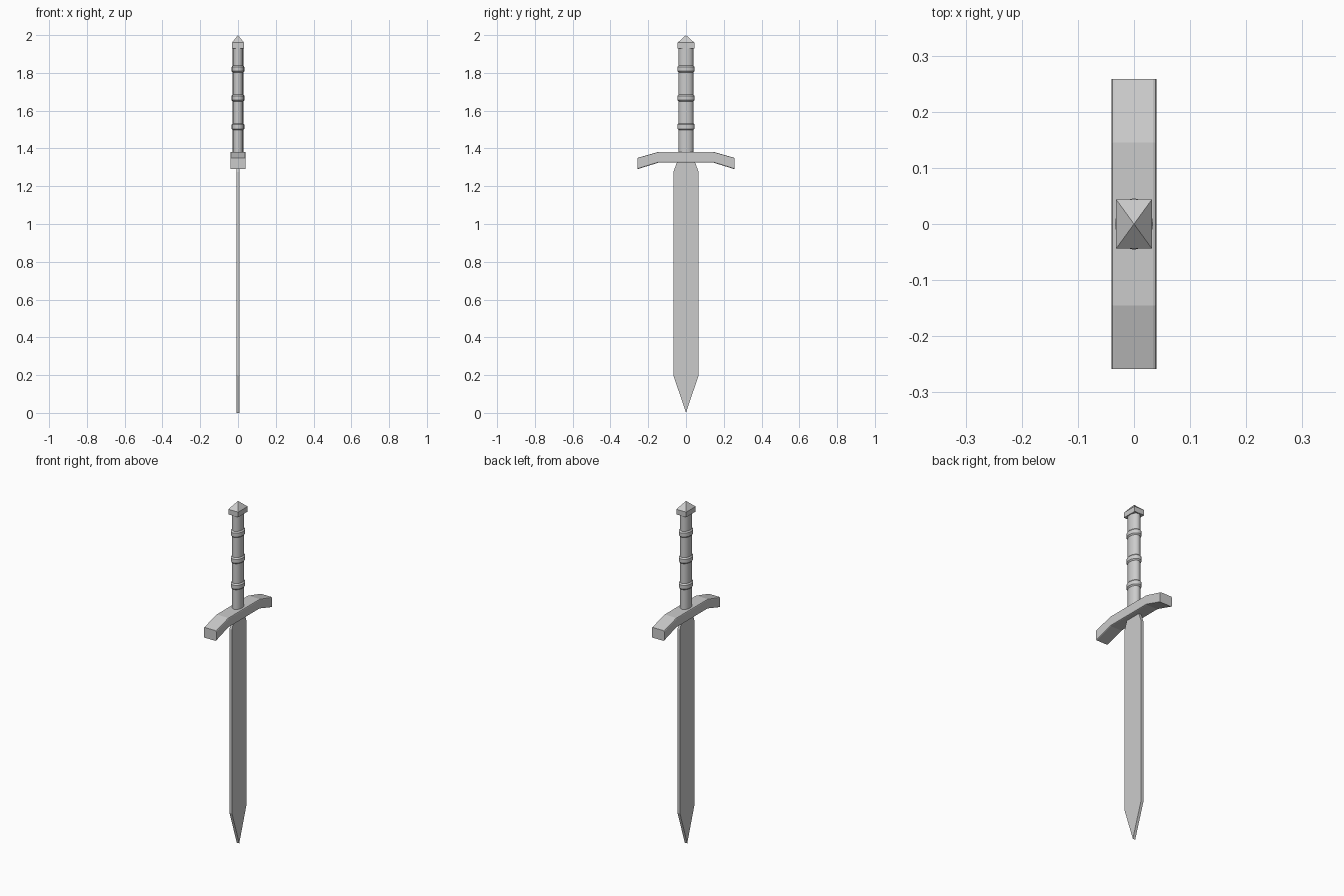
import bpy, bmesh, math
from mathutils import Matrix

cube = bpy.data.objects.get("Cube")
if cube:
    bpy.data.objects.remove(cube, do_unlink=True)

GREY = (0.6, 0.6, 0.6, 1)
metal = bpy.data.materials.new("plain_grey")
metal.use_nodes = True
metal.diffuse_color = GREY
metal.node_tree.nodes["Principled BSDF"].inputs["Base Color"].default_value = GREY


def finish(name, bm, smooth=None):
    bmesh.ops.recalc_face_normals(bm, faces=bm.faces)
    mesh = bpy.data.meshes.new(name)
    bm.to_mesh(mesh)
    bm.free()
    mesh.materials.append(metal)
    obj = bpy.data.objects.new(name, mesh)
    bpy.context.collection.objects.link(obj)
    if smooth:
        bpy.ops.object.select_all(action='DESELECT')
        obj.select_set(True)
        bpy.context.view_layer.objects.active = obj
        bpy.ops.object.shade_smooth_by_angle(angle=math.radians(smooth))
    return obj


def plate(half_outline, half_thick):
    """Mirror a (y, z) half outline across y = 0 and extrude it along x."""
    outline = half_outline + [(-y, z) for y, z in reversed(half_outline) if y > 0]
    bm = bmesh.new()
    face = bm.faces.new([bm.verts.new((-half_thick, y, z)) for y, z in outline])
    moved = bmesh.ops.extrude_face_region(bm, geom=[face])["geom"]
    verts = [v for v in moved if isinstance(v, bmesh.types.BMVert)]
    bmesh.ops.translate(bm, verts=verts, vec=(2 * half_thick, 0, 0))
    return bm


def oval_tube(name, profile):
    """Stack oval rings given as (x radius, y radius, z) and cap the ends."""
    sides = 16
    bm = bmesh.new()
    rings = [[bm.verts.new((rx * math.cos(i * math.tau / sides),
                            ry * math.sin(i * math.tau / sides), z))
              for i in range(sides)] for rx, ry, z in profile]
    for low, high in zip(rings, rings[1:]):
        for i in range(sides):
            j = (i + 1) % sides
            bm.faces.new((low[i], low[j], high[j], high[i]))
    bm.faces.new(rings[0])
    bm.faces.new(rings[-1])
    return finish(name, bm, 40)


# Blade: flat plate with a point below and tapered shoulders under the guard
finish("blade", plate([(0, 0), (0.067, 0.2), (0.067, 1.275), (0.045, 1.335)], 0.008))

# Crossguard: bar with drooping arms and softened long edges
guard = finish("crossguard", plate(
    [(0.145, 1.325), (0.258, 1.29), (0.258, 1.35), (0.145, 1.382)], 0.04))
bevel = guard.modifiers.new("soft_edges", 'BEVEL')
bevel.width = 0.006
bevel.segments = 2
bevel.limit_method = 'WEIGHT'
weights = guard.data.attributes.new("bevel_weight_edge", 'FLOAT', 'EDGE')
for edge in guard.data.edges:
    a, b = (guard.data.vertices[i].co for i in edge.vertices)
    weights.data[edge.index].value = float(abs(a.x - b.x) < 0.01 and abs(a.y - b.y) > 0.01)

# Grip and its three raised bands
oval_tube("grip", [(0.028, 0.039, 1.37), (0.028, 0.039, 1.94)])
for n, z in enumerate((1.515, 1.667, 1.82), 1):
    oval_tube(f"grip_band_{n}", [(0.028, 0.039, z - 0.018), (0.034, 0.046, z - 0.011),
                                 (0.034, 0.046, z + 0.011), (0.028, 0.039, z + 0.018)])

# Pommel: short block drawn up to a point
bm = bmesh.new()
bmesh.ops.create_cube(bm, size=1, matrix=Matrix.Translation((0, 0, 1.945))
                      @ Matrix.Diagonal((0.064, 0.088, 0.03, 1)))
top = max(bm.faces, key=lambda f: f.calc_center_median().z)
bmesh.ops.poke(bm, faces=[top])
bm.verts.ensure_lookup_table()
tip = min(bm.verts, key=lambda v: abs(v.co.x) + abs(v.co.y))
tip.co.z = 2.0
finish("pommel", bm)
